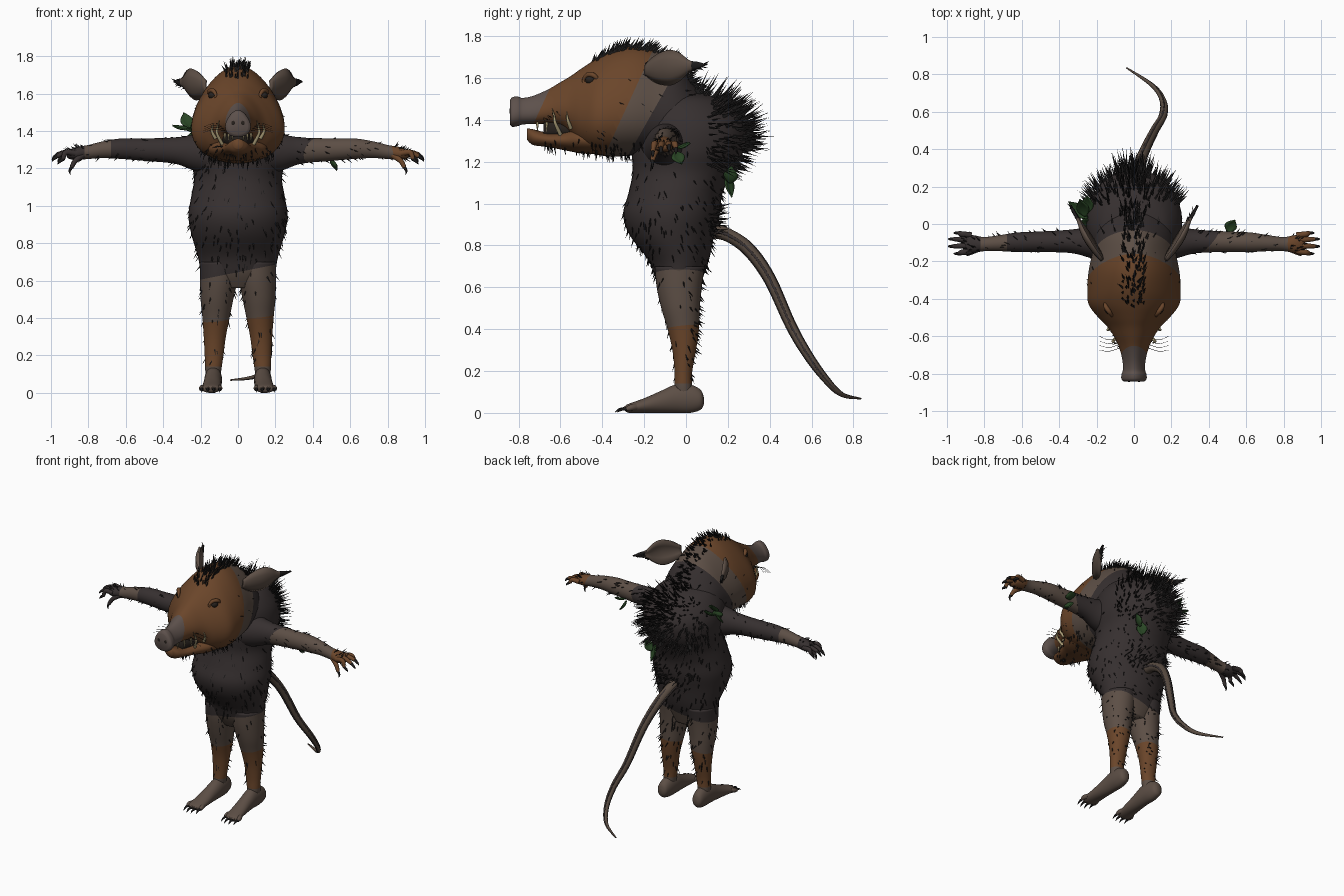
import bpy, bmesh, math, random
from mathutils import Vector

random.seed(7)
if "Cube" in bpy.data.objects:
    bpy.data.objects.remove(bpy.data.objects["Cube"])


def material(name, r, g, b):
    m = bpy.data.materials.new(name)
    m.use_nodes = True
    m.diffuse_color = (r, g, b, 1)
    m.node_tree.nodes["Principled BSDF"].inputs["Base Color"].default_value = (r, g, b, 1)
    return m


DARK = material("dark fur", .037, .029, .029)
TAUPE = material("taupe skin", .108, .077, .06)
RUST = material("rust skin", .145, .06, .023)
NOSE = material("nose grey", .11, .082, .072)
HAIR = material("black hair", .012, .011, .011)
LEAF = material("leaf green", .022, .06, .018)
TOOTH = material("tooth cream", .4, .33, .18)
EYE = material("eye black", .02, .015, .012)
TAIL = material("tail brown", .1, .072, .054)


def finish(name, bm, mats, smooth=True):
    me = bpy.data.meshes.new(name)
    bm.to_mesh(me)
    bm.free()
    for m in mats:
        me.materials.append(m)
    if smooth:
        me.shade_smooth()
    ob = bpy.data.objects.new(name, me)
    bpy.context.collection.objects.link(ob)
    return ob


def spline(rows, steps=5):
    """Smooth in-between rows by Catmull-Rom."""
    out = []
    for i in range(len(rows) - 1):
        a, b, c, d = (rows[min(max(i + k, 0), len(rows) - 1)] for k in (-1, 0, 1, 2))
        for j in range(steps):
            t = j / steps
            out.append([q + t / 2 * (r - p + t * (2 * p - 5 * q + 4 * r - s + t * (3 * q - p - 3 * r + s)))
                        for p, q, r, s in zip(a, b, c, d)])
    return out + [rows[-1]]


def loft(name, axis, rows, mats, cuts=(), side=1, pear=0, n=36):
    """Rows: position on axis, then low and high bounds of the two cross axes.
    Cuts: point, normal, material index for everything beyond that plane."""
    bm = bmesh.new()
    rings = []
    for t, u0, u1, v0, v1 in spline(rows):
        ring = []
        for k in range(n):
            a = math.tau * k / n
            u = (u0 + u1) / 2 + (u1 - u0) / 2 * math.cos(a) * (1 - pear * math.sin(a))
            v = (v0 + v1) / 2 + (v1 - v0) / 2 * math.sin(a)
            p = {"x": (t, u, v), "y": (u, t, v), "z": (u, v, t)}[axis]
            ring.append(bm.verts.new((p[0] * side, p[1], p[2])))
        rings.append(ring)
    for a, b in zip(rings, rings[1:]):
        for k in range(n):
            bm.faces.new((a[k], a[k - 1], b[k - 1], b[k]))
    bm.faces.new(rings[0])
    bm.faces.new(rings[-1])
    bmesh.ops.recalc_face_normals(bm, faces=bm.faces)
    for point, normal, index in cuts:
        p, q = Vector(point), Vector(normal)
        bmesh.ops.bisect_plane(bm, geom=bm.verts[:] + bm.edges[:] + bm.faces[:], plane_co=p, plane_no=q)
        for f in bm.faces:
            if (f.calc_center_median() - p).dot(q) > 0:
                f.material_index = index
    return finish(name, bm, mats)


def sym(t, w, lo, hi):
    return (t, -w, w, lo, hi)


def tubes(name, paths, mat, side=1, res=4):
    """Tapered round tubes; each path point is x, y, z, radius."""
    cu = bpy.data.curves.new(name, "CURVE")
    cu.dimensions = "3D"
    cu.bevel_depth, cu.bevel_resolution, cu.use_fill_caps = 1, res, True
    for path in paths:
        sp = cu.splines.new("POLY")
        pts = spline(path)
        sp.points.add(len(pts) - 1)
        for q, (x, y, z, r) in zip(sp.points, pts):
            q.co, q.radius = (x * side, y, z, 1), r
    cu.materials.append(mat)
    tmp = bpy.data.objects.new(name, cu)
    bpy.context.collection.objects.link(tmp)
    dg = bpy.context.evaluated_depsgraph_get()
    me = bpy.data.meshes.new_from_object(tmp.evaluated_get(dg))
    bpy.data.objects.remove(tmp)
    me.shade_smooth()
    ob = bpy.data.objects.new(name, me)
    bpy.context.collection.objects.link(ob)


def ball(name, loc, scale, mats):
    bm = bmesh.new()
    bmesh.ops.create_uvsphere(bm, u_segments=20, v_segments=12, radius=1)
    for v in bm.verts:
        v.co = Vector(loc) + v.co * Vector(scale)
    finish(name, bm, mats)


def blade(name, base, tip, across, widths, cup, mats, thick=.008):
    """Leaf-shaped cupped plate; a second material colours the tip."""
    base, tip, across = Vector(base), Vector(tip), Vector(across).normalized()
    out = (tip - base).cross(across).normalized()
    bm = bmesh.new()
    rows = []
    fine = spline([(w,) for w in widths], 3)
    for i, (w,) in enumerate(fine):
        c = base.lerp(tip, i / (len(fine) - 1))
        rows.append([bm.verts.new(c + across * w * k + out * cup * w * (1 - k * k)) for k in (-1, -.5, 0, .5, 1)])
    for i, (a, b) in enumerate(zip(rows, rows[1:])):
        for k in range(4):
            f = bm.faces.new((a[k], a[k + 1], b[k + 1], b[k]))
            f.material_index = int(len(mats) > 1 and i > len(rows) * .72)
    ob = finish(name, bm, mats)
    mod = ob.modifiers.new("thickness", "SOLIDIFY")
    mod.thickness, mod.offset = thick, 0
    return ob


def bristles(name, source, count, length, lean, keep, lift=.35, radius=.005):
    """Scatter tapered hairs over a part."""
    bm = bmesh.new()
    polys = [f for f in source.data.polygons if keep(f.center)]
    lean = Vector(lean)
    for f in random.choices(polys, [f.area for f in polys], k=count):
        jitter = Vector([random.uniform(-.2, .2) for _ in range(3)])
        corners = [source.data.vertices[i].co for i in f.vertices]
        p = corners[0].lerp(random.choice(corners[1:]), random.random())
        d = (f.normal * lift + lean + jitter).normalized()
        s = d.orthogonal().normalized() * radius
        u = d.cross(s)
        ring = [bm.verts.new(p - f.normal * .004 + q) for q in (s, u * .9 - s * .5, -u * .9 - s * .5)]
        top = bm.verts.new(p + d * length * random.uniform(.6, 1.25))
        for k in range(3):
            bm.faces.new((ring[k - 1], ring[k], top))
    finish(name, bm, [HAIR], False)


# Torso with belly and hump
HIP = (0, 0, .645)
torso = loft("torso", "z", [
    sym(.56, .12, -.1, .05), sym(.63, .19, -.14, .075), sym(.73, .215, -.18, .11),
    sym(.85, .25, -.27, .135), sym(.95, .265, -.3, .16), sym(1.05, .25, -.275, .175),
    sym(1.15, .235, -.255, .22), sym(1.25, .255, -.26, .275), sym(1.35, .255, -.26, .29),
    sym(1.43, .23, -.25, .25), sym(1.5, .17, -.2, .17), sym(1.53, .08, -.12, .06)],
    [DARK, TAUPE], [(HIP, (.2, 0, -1), 1)])

# Head with muzzle, dark mouth and lower jaw
head = loft("head", "y", [
    sym(.1, .1, 1.3, 1.49), sym(.04, .17, 1.26, 1.56), sym(-.05, .2, 1.25, 1.68),
    sym(-.15, .215, 1.24, 1.73), sym(-.25, .235, 1.23, 1.75), sym(-.35, .242, 1.225, 1.73),
    sym(-.43, .235, 1.235, 1.69), sym(-.5, .185, 1.265, 1.645), sym(-.55, .138, 1.32, 1.61),
    sym(-.6, .105, 1.365, 1.58), sym(-.66, .077, 1.38, 1.545), sym(-.73, .06, 1.38, 1.515),
    sym(-.78, .058, 1.378, 1.505), sym(-.805, .065, 1.37, 1.512), sym(-.83, .065, 1.367, 1.508),
    sym(-.842, .052, 1.38, 1.493)],
    [DARK, TAUPE, RUST, NOSE],
    [((0, -.05, 1.63), (0, -.3, .17), 1), ((0, -.16, 1.73), (0, -.48, .22), 2),
     ((0, -.66, 1.53), (0, -.13, .06), 3)], pear=.27)
loft("mouth", "y", [sym(-.45, .1, 1.28, 1.42), sym(-.58, .08, 1.3, 1.41), sym(-.68, .045, 1.3, 1.41)], [EYE])
jaw = loft("lower_jaw", "y", [
    sym(-.4, .16, 1.235, 1.35), sym(-.5, .155, 1.24, 1.37), sym(-.58, .11, 1.255, 1.35),
    sym(-.66, .08, 1.27, 1.34), sym(-.73, .055, 1.28, 1.355), sym(-.76, .025, 1.305, 1.36)], [RUST])

# Tail with dark ridges along it
tail = [(0, .12, .87, .035), (0, .2, .85, .032), (.02, .3, .78, .03), (.06, .4, .64, .027),
        (.11, .5, .42, .024), (.155, .58, .28, .021), (.155, .66, .17, .017),
        (.1, .74, .09, .012), (-.04, .835, .068, .004)]
tubes("tail", [tail], TAIL)
tubes("tail_ridges", [[(x + dx * r, y + dy * r, z + dy * r * .6, r * .25) for x, y, z, r in tail]
                      for dx, dy in ((.85, 0), (-.85, 0), (0, .75), (0, -.75))], DARK, res=2)

for s, label in ((1, "left"), (-1, "right")):
    # Arm: patches differ from side to side
    cuts = ([((.4, -.1, 1.3), (1, -.8, -.3), 1), ((.83, -.1, 1.28), (1, 0, .2), 2)] if s > 0
            else [((-.68, 0, 0), (-1, 0, 0), 1), ((-.82, 0, 0), (-1, 0, 0), 0)])
    arm = loft(label + "_arm", "x", [
        (.15, -.21, .05, 1.16, 1.39), (.24, -.18, -.01, 1.19, 1.38), (.34, -.155, -.03, 1.225, 1.365),
        (.5, -.15, -.04, 1.24, 1.36), (.62, -.15, -.045, 1.25, 1.36), (.72, -.145, -.06, 1.255, 1.345),
        (.8, -.145, -.07, 1.25, 1.325), (.86, -.155, -.06, 1.245, 1.315), (.9, -.15, -.065, 1.25, 1.3),
        (.915, -.13, -.08, 1.26, 1.285)], [DARK, TAUPE, RUST], cuts, s)
    fingers, claws = [], []
    for y, tipx, tipz in ((-.145, .965, 1.22), (-.115, .995, 1.235), (-.085, .995, 1.245), (-.06, .965, 1.235)):
        ty = y + (y + .1) * .3
        fingers.append([(.87, y, 1.28, .016), (.92, (y + ty) / 2, 1.285, .015), (tipx - .03, ty, tipz + .03, .011)])
        claws.append([(tipx - .035, ty, tipz + .033, .01), (tipx - .01, ty, tipz + .015, .007), (tipx, ty, tipz, .001)])
    fingers.append([(.83, -.13, 1.27, .018), (.87, -.15, 1.24, .014), (.89, -.16, 1.205, .011)])
    claws.append([(.888, -.16, 1.21, .01), (.9, -.16, 1.185, .006), (.895, -.16, 1.165, .001)])
    tubes(label + "_fingers", fingers, RUST if s > 0 else DARK, s)
    tubes(label + "_claws", claws, HAIR, s)

    # Leg and foot
    leg = loft(label + "_leg", "z", [
        (.7, .0, .205, -.15, .09), (.6, .005, .203, -.14, .075), (.5, .025, .2, -.118, .066),
        (.4, .045, .19, -.088, .062), (.3, .065, .183, -.065, .048), (.2, .078, .178, -.055, .03),
        (.13, .088, .176, -.055, .028), (.08, .095, .17, -.05, .03)],
        [TAUPE, RUST, DARK],
        [((0, 0, .4), (.1, .1, -1), 1), ((0, 0, .14), (0, 0, -1), 0), (HIP, (-.2, 0, 1), 2)], s)
    loft(label + "_foot", "y", [
        (.085, .12, .15, .04, .075), (.07, .1, .17, .015, .11), (.02, .088, .178, .0, .135),
        (-.05, .085, .18, .0, .135), (-.12, .088, .183, .0, .105), (-.2, .09, .19, .0, .07),
        (-.27, .095, .195, .0, .045), (-.29, .12, .17, .008, .035)], [TAUPE], side=s)
    toes = [(.105 + .026 * k, .098 + .032 * k, -.3 + .012 * abs(k - 1.5)) for k in range(4)]
    tubes(label + "_toes", [[(a, -.24, .028, .016), (b, y + .02, .025, .015), (b, y, .018, .011)]
                            for a, b, y in toes], TAUPE, s)
    tubes(label + "_toe_claws", [[(b, y + .005, .02, .009), (b, y - .025, .016, .006), (b, y - .045, .003, .001)]
                                 for a, b, y in toes], HAIR, s)

    # Ear with dark tip
    ear = blade(label + "_ear", (.165 * s, -.19, 1.64), (.34 * s, .1, 1.665), (.15 * s, 0, 1),
                (.03, .06, .078, .082, .062, .025, .014, .0), .35 * s, [TAUPE, HAIR], .014)
    bristles(label + "_ear_tuft", ear, 16, .04, (.3 * s, .8, 0), lambda p: p.y > 0)

    # Eye with lid
    ball(label + "_eye", (.135 * s, -.455, 1.59), (.024, .026, .022), [EYE])
    tubes(label + "_eyelid", [[(.152, -.418, 1.588, .007), (.152, -.44, 1.612, .012), (.132, -.47, 1.614, .012),
                               (.118, -.49, 1.588, .007), (.13, -.475, 1.568, .007), (.152, -.44, 1.566, .007),
                               (.152, -.418, 1.588, .007)]], RUST, s)
    ball(label + "_nostril", (.026 * s, -.838, 1.443), (.014, .006, .016), [EYE])

    # Tusks, teeth and whiskers
    teeth = [[(.085, -.6, 1.33, .01), (.112, -.625, 1.385, .008), (.11, -.63, 1.42, .005), (.1, -.64, 1.455, .001)],
             [(.12, -.55, 1.36, .01), (.14, -.565, 1.4, .007), (.13, -.57, 1.44, .001)]]
    for k in range(3):
        x, y = .07 - .02 * k, -.62 - .045 * k
        teeth.append([(x, y, 1.39, .007), (x, y, 1.37, .005), (x, y, 1.345, .001)])
    tubes(label + "_teeth", teeth, TOOTH, s, 2)
    tubes(label + "_whiskers", [[(.07, -.6 - .02 * k, 1.43 - .01 * k, .0015), (.13, -.62 - .02 * k, 1.44 - .01 * k, .0012),
                                 (.185, -.6 - .025 * k, 1.42 - .01 * k, .0008)] for k in range(4)], HAIR, s, 1)

    # Limb hair, thickest behind the legs and on the hands
    bristles(label + "_arm_hair", arm, 70, .03, (.6 * s, .3, -.2), lambda p: abs(p.x) > .27)
    bristles(label + "_hand_hair", arm, 25, .03, (.6 * s, .2, .2), lambda p: abs(p.x) > .82)
    bristles(label + "_leg_hair", leg, 45, .035, (0, .2, -.7), lambda p: .17 < p.z < .64)
    bristles(label + "_calf_hair", leg, 30, .035, (0, .3, -.5), lambda p: .17 < p.z < .64 and p.y > 0)

# Body hair, hump hair and crest
bristles("body_hair", torso, 330, .038, (0, .2, -.7), lambda p: .64 < p.z < 1.3)
bristles("hump_hair", torso, 330, .08, (0, .35, -.05), lambda p: p.y > .1 and 1.14 < p.z < 1.5, .6, .006)
bristles("rump_hair", torso, 60, .06, (0, .4, .1), lambda p: p.y > .1 and .85 < p.z < 1)
bristles("mane", torso, 110, .11, (0, .4, .2), lambda p: p.y > .03 and abs(p.x) < .07 and p.z > 1.25, .6, .007)
bristles("crest", head, 170, .055, (0, .5, .2), lambda p: p.y > -.45 and abs(p.x) < .055 and p.z > 1.5, .45, .008)
bristles("neck_hair", head, 50, .05, (0, .6, -.2), lambda p: p.y > -.08)
bristles("face_hair", head, 80, .028, (0, .6, -.4), lambda p: -.6 < p.y < -.12, .2, .004)
bristles("chin_hair", head, 70, .04, (0, .1, -.6), lambda p: -.5 < p.y < -.2 and p.z < 1.3)
bristles("beard", jaw, 60, .035, (0, .2, -.5), lambda p: p.y > -.7, .5)

# Leaves caught in the fur
LEAVES = [((-.24, .02, 1.4), (-.27, -.03, 1.31)), ((-.25, .03, 1.41), (-.35, .12, 1.43)),
          ((-.26, .04, 1.42), (-.29, .13, 1.5)), ((-.25, .06, 1.4), (-.25, .15, 1.45)),
          ((.1, .2, 1.14), (.12, .22, 1.03)), ((.12, .21, 1.1), (.16, .22, 1.18)),
          ((.5, -.04, 1.27), (.54, .02, 1.29)), ((.5, -.05, 1.25), (.53, -.02, 1.19))]
for i, (a, b) in enumerate(LEAVES):
    blade("leaf_%d" % (i + 1), a, b, Vector(b).cross(Vector(a) - Vector(b)), (.006, .028, .033, .02, .0), .3, [LEAF])
